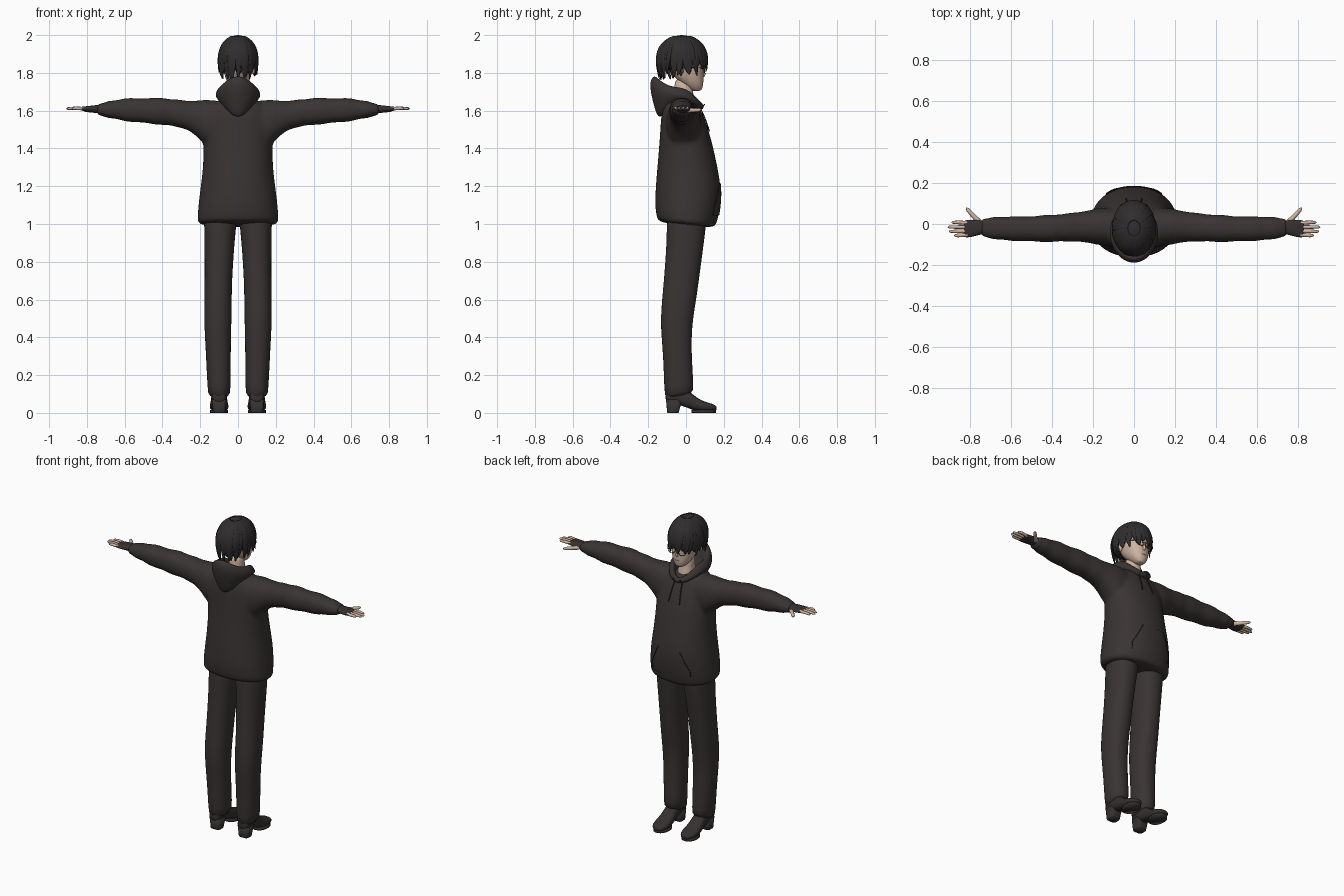
import bpy, bmesh, math, random
from mathutils import Vector

random.seed(4)
if "Cube" in bpy.data.objects:
    bpy.data.objects.remove(bpy.data.objects["Cube"])


def material(name, r, g, b):
    m = bpy.data.materials.new(name)
    m.use_nodes = True
    m.diffuse_color = (r, g, b, 1)
    m.node_tree.nodes["Principled BSDF"].inputs["Base Color"].default_value = (r, g, b, 1)
    return m


CLOTH = material("dark cloth", .042, .034, .034)
TRIM = material("darker trim", .026, .022, .022)
LEATHER = material("dark leather", .036, .030, .030)
HAIR = material("black hair", .030, .026, .027)
SKIN = material("skin", .62, .45, .35)
LIPS = material("lips", .38, .20, .16)


def add_loft(bm, rings):
    """Skin a run of equal rings and cap both ends."""
    rows = [[bm.verts.new(p) for p in ring] for ring in rings]
    n = len(rows[0])
    for a, b in zip(rows, rows[1:]):
        for i in range(n):
            bm.faces.new((a[i], a[(i + 1) % n], b[(i + 1) % n], b[i]))
    bm.faces.new(rows[0][::-1])
    bm.faces.new(rows[-1])


def finish(name, bm, mat, subdiv=1):
    bmesh.ops.recalc_face_normals(bm, faces=bm.faces[:])
    mesh = bpy.data.meshes.new(name)
    bm.to_mesh(mesh)
    bm.free()
    mesh.materials.append(mat)
    mesh.polygons.foreach_set("use_smooth", [True] * len(mesh.polygons))
    ob = bpy.data.objects.new(name, mesh)
    bpy.context.collection.objects.link(ob)
    if subdiv:
        ob.modifiers.new("smooth", 'SUBSURF').levels = subdiv
        ob.modifiers["smooth"].render_levels = subdiv
    return ob


def loft(name, rings, mat, subdiv=1):
    bm = bmesh.new()
    add_loft(bm, rings)
    return finish(name, bm, mat, subdiv)


def circle(n, power):
    for i in range(n):
        a = 2 * math.pi * i / n
        c, s = math.cos(a), math.sin(a)
        yield (math.copysign(abs(c) ** (2 / power), c), math.copysign(abs(s) ** (2 / power), s))


def ring_z(z, hx, back, front, x=0, tilt=0, n=24, power=2.2):
    pts = []
    for c, s in circle(n, power):
        y = (back + front) / 2 + s * (front - back) / 2
        pts.append(Vector((x + c * hx, y, z + tilt * y)))
    return pts


def ring_x(x, back, front, low, high, n=20):
    return [Vector((x, (back + front) / 2 + c * (front - back) / 2, (low + high) / 2 + s * (high - low) / 2))
            for c, s in circle(n, 2.2)]


def ring_y(y, x, hx, low, high, n=16):
    return [Vector((x + c * hx, y, (low + high) / 2 + s * (high - low) / 2)) for c, s in circle(n, 2.5)]


def tube(name, pts, radius, mat, scale=None, cyclic=False):
    cu = bpy.data.curves.new(name, 'CURVE')
    cu.dimensions = '3D'
    cu.bevel_depth, cu.bevel_resolution, cu.use_fill_caps = radius, 2, True
    sp = cu.splines.new('POLY')
    sp.points.add(len(pts) - 1)
    for i, (p, q) in enumerate(zip(sp.points, pts)):
        p.co = (*q, 1)
        p.radius = scale[i] if scale else 1
    sp.use_cyclic_u, sp.use_smooth = cyclic, True
    cu.materials.append(mat)
    ob = bpy.data.objects.new(name, cu)
    bpy.context.collection.objects.link(ob)
    return ob


def ball(name, loc, size, mat):
    bm = bmesh.new()
    bmesh.ops.create_uvsphere(bm, u_segments=16, v_segments=10, radius=1)
    for v in bm.verts:
        v.co = Vector(loc) + Vector(size) * v.co
    return finish(name, bm, mat, 0)


# Hoodie body and sleeves, fused into one garment
bm = bmesh.new()
body = [(.99, .207, -.145, .15), (1.015, .218, -.155, .162), (1.045, .215, -.16, .17), (1.1, .212, -.166, .183),
        (1.2, .199, -.162, .187), (1.3, .186, -.153, .168), (1.4, .184, -.144, .147), (1.5, .187, -.137, .12),
        (1.58, .18, -.132, .09), (1.63, .15, -.12, .065), (1.665, .1, -.1, .045)]
add_loft(bm, [ring_z(z, hx, b, f, tilt=-.1 if z < 1.1 else 0) for z, hx, b, f in body])
sleeve = [(.06, -.11, .08, 1.4, 1.65), (.17, -.105, .08, 1.41, 1.66), (.21, -.095, .07, 1.455, 1.655),
          (.26, -.088, .06, 1.495, 1.652), (.32, -.085, .052, 1.515, 1.658), (.4, -.088, .045, 1.525, 1.668),
          (.5, -.088, .04, 1.533, 1.668), (.6, -.082, .036, 1.545, 1.665), (.67, -.076, .034, 1.56, 1.652),
          (.72, -.07, .032, 1.568, 1.643), (.75, -.064, .028, 1.576, 1.636)]
for s in (1, -1):
    rings = []
    for a, b in zip(sleeve, sleeve[1:]):
        for t in (0, .5):
            x, bk, fr, lo, hi = [p + (q - p) * t for p, q in zip(a, b)]
            fold = .005 * math.sin(x * 85) if x > .3 else 0
            rings.append(ring_x(s * x, bk - fold, fr + fold, lo - fold, hi + fold))
    rings.append(ring_x(s * sleeve[-1][0], *sleeve[-1][1:]))
    add_loft(bm, rings)
hoodie = finish("hoodie", bm, CLOTH)
fuse = hoodie.modifiers.new("fuse", 'REMESH')
fuse.mode, fuse.voxel_size, fuse.use_smooth_shade = 'VOXEL', .011, True
relax = hoodie.modifiers.new("relax", 'SMOOTH')
relax.factor, relax.iterations = .5, 5

# Hood lying on the shoulders, open in a V at the throat
def hood_ring(hx, back, front, z_back, z_side, z_front):
    pts = []
    for p in ring_z(0, hx, back, front, power=2):
        k = (p.y - (back + front) / 2) / ((front - back) / 2)
        p.z = z_side + ((z_front - z_side) * k ** 2 if k > 0 else (z_back - z_side) * k ** 2)
        pts.append(p)
    return pts

loft("hood", [hood_ring(.06, -.13, .06, 1.57, 1.63, 1.60), hood_ring(.092, -.152, .09, 1.56, 1.64, 1.605),
              hood_ring(.122, -.178, .098, 1.65, 1.675, 1.62), hood_ring(.118, -.196, .092, 1.74, 1.70, 1.63),
              hood_ring(.098, -.178, .084, 1.79, 1.728, 1.64), hood_ring(.082, -.145, .074, 1.775, 1.722, 1.635),
              hood_ring(.07, -.11, .062, 1.70, 1.68, 1.62), hood_ring(.05, -.08, .045, 1.65, 1.64, 1.61)], CLOTH, 2)

# Kangaroo pocket wrapped on the belly, with seams at its slanted openings
bm = bmesh.new()
bmesh.ops.create_grid(bm, x_segments=14, y_segments=12, size=1)
for v in bm.verts:
    u, w = v.co.x, v.co.y
    half = .135 if w < -.3 else .135 - .06 * (w + .3) / 1.3
    v.co = Vector((u * half, .3, 1.13 + w * .085))
pocket = finish("pocket", bm, CLOTH, 0)
seams = [tube("pocket_seam", [(s * (.075 + .06 * min(1, t * 1.4)), .3, 1.215 - .17 * t)
                              for t in [i / 12 for i in range(13)]], .0025, TRIM) for s in (1, -1)]
for ob, offset in [(pocket, .005)]:
    wrap = ob.modifiers.new("wrap", 'SHRINKWRAP')
    wrap.target, wrap.wrap_method, wrap.offset = hoodie, 'PROJECT', offset
    wrap.use_project_y, wrap.use_positive_direction, wrap.use_negative_direction = True, False, True
bpy.context.view_layer.update()
surface = hoodie.evaluated_get(bpy.context.evaluated_depsgraph_get())


def front_y(x, z, lift):
    hit, loc, _, _ = surface.ray_cast(Vector((x, .6, z)), Vector((0, -1, 0)))
    return loc.y + lift if hit else .1


for ob in seams:
    for p in ob.data.splines[0].points:
        p.co.y = front_y(p.co.x, p.co.z, .005)
for s in (1, -1):
    cord = [(s * .025, .1, 1.635)]
    cord += [(s * (.027 + .012 * i / 6), front_y(s * .035, 1.61 - i * .02, .006), 1.61 - i * .02) for i in range(7)]
    tube("drawstring", cord, .0035, TRIM)

# Trousers, gloves, fingers and heeled boots on each side
legs = [(.09, .058, -.112, .035, .1), (.13, .061, -.115, .042, .1), (.3, .066, -.121, .03, .104),
        (.4, .069, -.13, .03, .106), (.5, .073, -.135, .037, .107), (.6, .073, -.127, .055, .106),
        (.7, .073, -.118, .068, .104), (.8, .076, -.11, .082, .101), (.9, .08, -.104, .095, .098),
        (1.0, .086, -.102, .108, .094), (1.07, .088, -.1, .11, .092)]
boot = [(-.108, .025, .06, .1), (-.1, .038, .05, .13), (-.05, .042, .045, .14), (0, .042, .03, .13),
        (.04, .045, .012, .095), (.08, .051, .006, .066), (.12, .05, .008, .054), (.15, .036, .01, .045),
        (.163, .018, .014, .034)]
fingers = [(.008, .892), (-.015, .91), (-.036, .905), (-.056, .88)]
for s in (1, -1):
    side = "left" if s > 0 else "right"
    loft(side + "_trouser_leg", [ring_z(z, hx, b, f, s * x, tilt=.22 if z < .12 else .1 if z < .2 else 0)
                                 for z, hx, b, f, x in legs], CLOTH)
    loft(side + "_boot", [ring_y(y, s * .1, hx, lo, hi) for y, hx, lo, hi in boot], LEATHER)
    loft(side + "_boot_heel", [ring_z(0, .032, -.098, -.04, s * .1, power=4), ring_z(.004, .033, -.1, -.038, s * .1, power=4),
                               ring_z(.07, .039, -.106, -.02, s * .1, power=4)], LEATHER, 0)
    loft(side + "_boot_sole", [ring_z(z, .047, .03, .158, s * .1) for z in (0, .014)], LEATHER, 0)
    loft(side + "_glove", [ring_x(s * x, b, f, lo, hi) for x, b, f, lo, hi in
                           [(.72, -.05, .015, 1.585, 1.63), (.755, -.052, .02, 1.588, 1.63), (.79, -.064, .022, 1.594, 1.625),
                            (.82, -.067, .02, 1.598, 1.622), (.832, -.064, .016, 1.602, 1.62)]], LEATHER)
    for y, tip in fingers:
        tube(side + "_finger", [(s * .81, y * .9 - .002, 1.61), (s * .86, y, 1.613), (s * (tip - .008), y, 1.611),
                                (s * tip, y, 1.61)], .0095, SKIN, (1, .95, .75, .2))
    tube(side + "_thumb", [(s * .755, .008, 1.602), (s * .785, .04, 1.602), (s * .812, .07, 1.604), (s * .82, .08, 1.604)],
         .0115, SKIN, (1.2, 1, .8, .25))

# Neck, head and face
loft("neck", [ring_z(1.6, .06, -.06, .055), ring_z(1.65, .05, -.06, .05), ring_z(1.69, .043, -.06, .035),
              ring_z(1.78, .045, -.065, .035)], SKIN)
loft("head", [ring_z(z, hx, b, f) for z, hx, b, f in
              [(1.703, .018, .035, .075), (1.715, .034, .015, .086), (1.74, .053, -.02, .092), (1.775, .068, -.06, .093),
               (1.82, .079, -.09, .094), (1.88, .083, -.1, .094), (1.94, .06, -.08, .06)]], SKIN, 2)
loft("nose", [ring_z(1.778, .010, .08, .097, n=8), ring_z(1.787, .010, .08, .108, n=8), ring_z(1.83, .006, .08, .094, n=8)], SKIN)
ball("mouth", (0, .089, 1.752), (.016, .004, .003), LIPS)
for s in (1, -1):
    ball("ear", (s * .083, -.03, 1.822), (.013, .02, .03), SKIN)
    ball("eye", (s * .034, .084, 1.826), (.014, .006, .007), TRIM)
    tube("glasses_rim", [(s * .036 + .027 * math.cos(a), .104 - .01 * abs(math.cos(a)), 1.818 + .022 * math.sin(a))
                         for a in [i * math.pi / 10 for i in range(20)]], .002, TRIM, cyclic=True)
    tube("glasses_arm", [(s * .063, .094, 1.825), (s * .085, .06, 1.828), (s * .09, -.03, 1.832)], .002, TRIM)
tube("glasses_bridge", [(-.01, .1, 1.822), (0, .104, 1.825), (.01, .1, 1.822)], .002, TRIM)

# Hair: a cap with overlapping tapered locks
CENTRE, SIZE = Vector((0, -.022, 1.878)), Vector((.102, .132, .122))


def on_cap(az, phi, grow=1):
    d = Vector((math.cos(phi) * math.cos(az), math.cos(phi) * math.sin(az), math.sin(phi)))
    return CENTRE + SIZE * d * grow


cap = [[on_cap(2 * math.pi * i / 24, phi) for i in range(24)] for phi in [math.radians(88 - 11 * k) for k in range(9)]]
cap.append([Vector((p.x * .95, p.y * .95, 1.83 + .3 * p.y)) for p in cap[-1]])
loft("hair_cap", cap, HAIR)


def lock(az, z_end, width, sweep, flare):
    rings = []
    for k in range(9):
        t = k / 8
        a = az + sweep * t * t
        if t < .5:
            p = on_cap(a, math.radians(75 * (1 - 2 * t)), 1.015)
        else:
            u = 2 * t - 1
            p = on_cap(a, 0, 1.015 + flare * u * u)
            p.z += (z_end - p.z) * u
        out = Vector((math.cos(a), math.sin(a), .9 - t)).normalized()
        along = Vector((-math.sin(a), math.cos(a), 0))
        w = width * math.sin(math.pi * min(1, .12 + t * .86)) ** .7
        rings.append([p + along * c * w + out * q * w * .3 for c, q in circle(6, 2)])
    loft("hair_lock", rings, HAIR)


for i in range(36):
    az = 2 * math.pi * i / 36 + random.uniform(-.05, .05)
    facing = math.sin(az)
    if facing > .55:
        end, flare = 1.805 + random.uniform(-.012, .025), -.01
    elif facing > -.05:
        end, flare = 1.80 + random.uniform(-.02, .02), -.02
    else:
        end, flare = 1.775 + random.uniform(-.02, .02), -.12
    lock(az, end, random.uniform(.02, .027), random.uniform(-.2, .2), flare)
